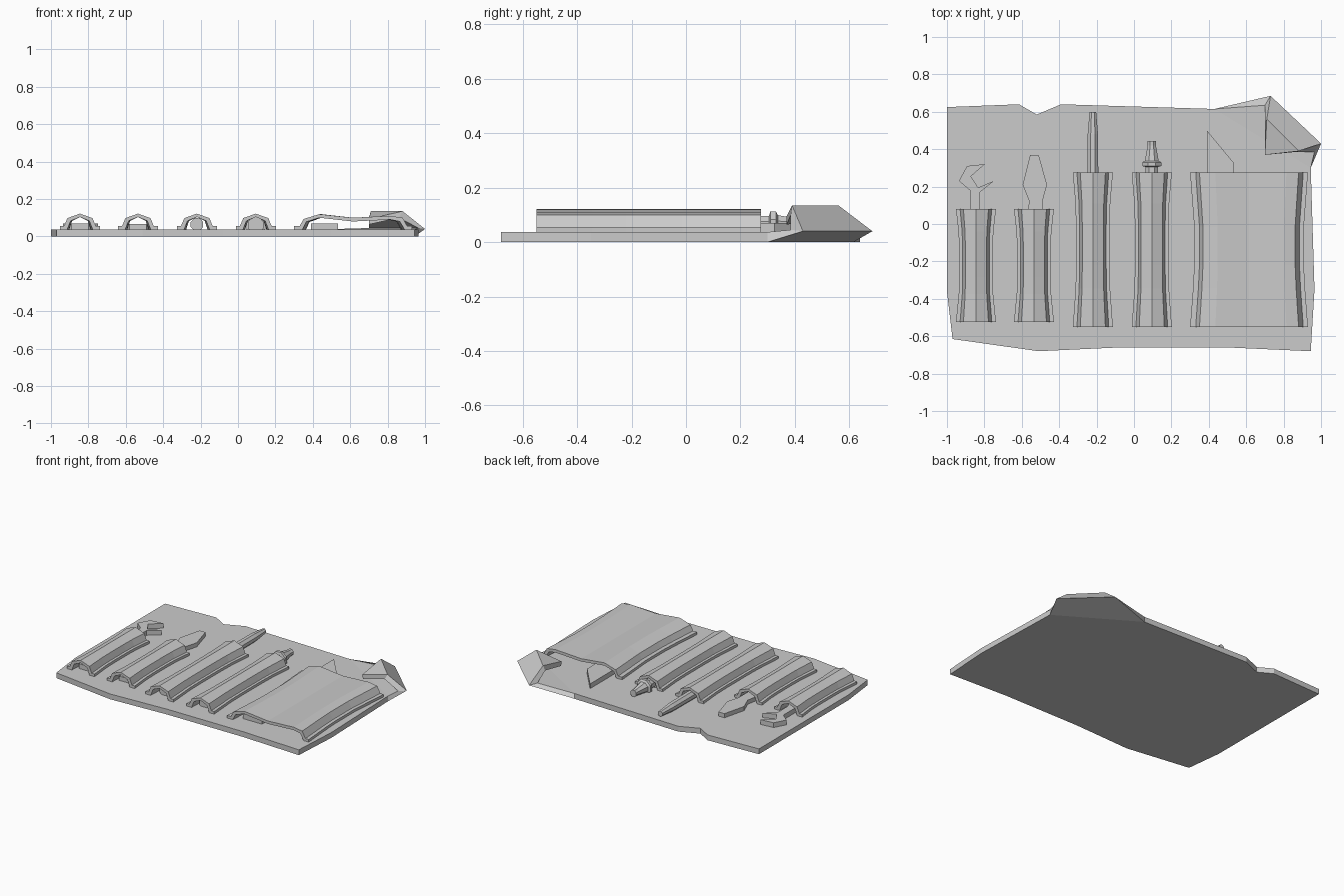
import bpy, bmesh, math

if "Cube" in bpy.data.objects:
    bpy.data.objects.remove(bpy.data.objects["Cube"])

Z = 0.037  # mat thickness

def make(name, verts, faces):
    bm = bmesh.new()
    vs = [bm.verts.new(v) for v in verts]
    for f in faces:
        bm.faces.new([vs[i] for i in f])
    bmesh.ops.recalc_face_normals(bm, faces=bm.faces)
    me = bpy.data.meshes.new(name)
    bm.to_mesh(me)
    bm.free()
    ob = bpy.data.objects.new(name, me)
    bpy.context.collection.objects.link(ob)
    return ob

def loft(name, rings, caps=True):
    n = len(rings[0])
    verts = [p for r in rings for p in r]
    faces = [(k*n+i, k*n+(i+1) % n, (k+1)*n+(i+1) % n, (k+1)*n+i)
             for k in range(len(rings)-1) for i in range(n)]
    if caps:
        faces += [tuple(range(n)), tuple(range((len(rings)-1)*n, len(rings)*n))]
    return make(name, verts, faces)

def plate(name, pts, z0, z1):
    return loft(name, [[(x, y, z) for x, y in pts] for z in (z0, z1)])

def turned(name, cx, cz, prof, n=8):
    return loft(name, [[(cx + r*math.cos(2*math.pi*(i+.5)/n), y,
                         cz + r*math.sin(2*math.pi*(i+.5)/n)) for i in range(n)]
                       for y, r in prof])

# fabric mat, with its back right corner cut along the fold
plate("mat", [(-1, .625), (-.615, .64), (-.52, .585), (-.39, .64), (.43, .615),
              (.945, .3), (.965, -.35), (.945, -.68), (.5, -.66), (-.08, -.66),
              (-.51, -.68), (-.97, -.615), (-1, -.36)], 0, Z)

# corner that curls up and folds back over the mat
left_out = [(.43, .615, 0), (.73, .685, .04), (.71, .56, .135), (.7, .37, .095)]
right_out = [(.945, .3, 0), (1, .43, .04), (.88, .39, .135), (.705, .37, .095)]
left_in = [(.43, .615, Z), (.7, .635, .045), (.7, .55, .1), (.7, .375, .065)]
right_in = [(.945, .3, Z), (.965, .385, .045), (.86, .385, .1), (.705, .37, .065)]
loft("folded_corner", [list(r) for r in zip(left_out, right_out, right_in, left_in)])

# pockets: arched fabric strips, pinched in the middle
def pocket(name, cx, y0, y1, prof, pinch):
    rings = []
    for t, s in ((0, 1), (.25, pinch+.02), (.4, pinch), (.65, pinch), (.8, pinch+.03), (1, 1)):
        rings.append([(cx + x*s, y0 + t*(y1-y0), z) for x, z in prof])
    loft(name, rings)

outer = [(-.107, Z), (-.107, .055), (-.085, .055), (-.067, .098), (0, .122)]
inner = [(-.068, Z), (-.05, .083), (0, .104)]
mir = lambda pts: [(-x, z) for x, z in reversed(pts)]
arch = outer + mir(outer[:-1]) + [(-x, z) for x, z in inner[:-1]] + inner[::-1]
for i, (cx, y0, y1) in enumerate([(-.845, -.525, .08), (-.535, -.525, .08),
                                  (-.22, -.55, .275), (.095, -.55, .275)]):
    pocket(f"pocket_{i+1}", cx, y0, y1, arch, .84)

wide = [(-.315, Z), (-.315, .055), (-.285, .055), (-.265, .093), (-.18, .119), (0, .1),
        (.2, .11), (.265, .1), (.29, .055), (.315, .055), (.315, Z),
        (.275, Z), (.25, .08), (.2, .09), (0, .08), (-.18, .1), (-.25, .078), (-.27, Z)]
pocket("wide_pocket", .615, -.55, .275, wide, .93)

# open-ended wrench
plate("wrench", [(-.877, .18), (-.936, .23), (-.893, .31), (-.797, .32), (-.872, .255),
                 (-.834, .195), (-.749, .23), (-.824, .17), (-.824, .06), (-.8, 0),
                 (-.8, -.48), (-.89, -.48), (-.89, 0), (-.877, .06)], Z, .07)

# flat spade tool
plate("spade_tool", [(-.56, .12), (-.595, .21), (-.555, .37), (-.51, .37), (-.465, .21),
                     (-.49, .12), (-.49, -.48), (-.58, -.48), (-.58, 0)], Z, .066)

# round tools
turned("round_rod", -.22, .064, [(-.5, .036), (.2, .036), (.2, .032), (.48, .03), (.6, .019)])
turned("stepped_driver", .095, .062, [(-.5, .045), (.25, .045), (.25, .036), (.305, .036),
       (.31, .055), (.33, .055), (.338, .04), (.42, .024), (.445, .024)])

# slanted blade
plate("blade", [(.39, -.5), (.535, -.5), (.535, .325), (.39, .5)], Z, .07)
